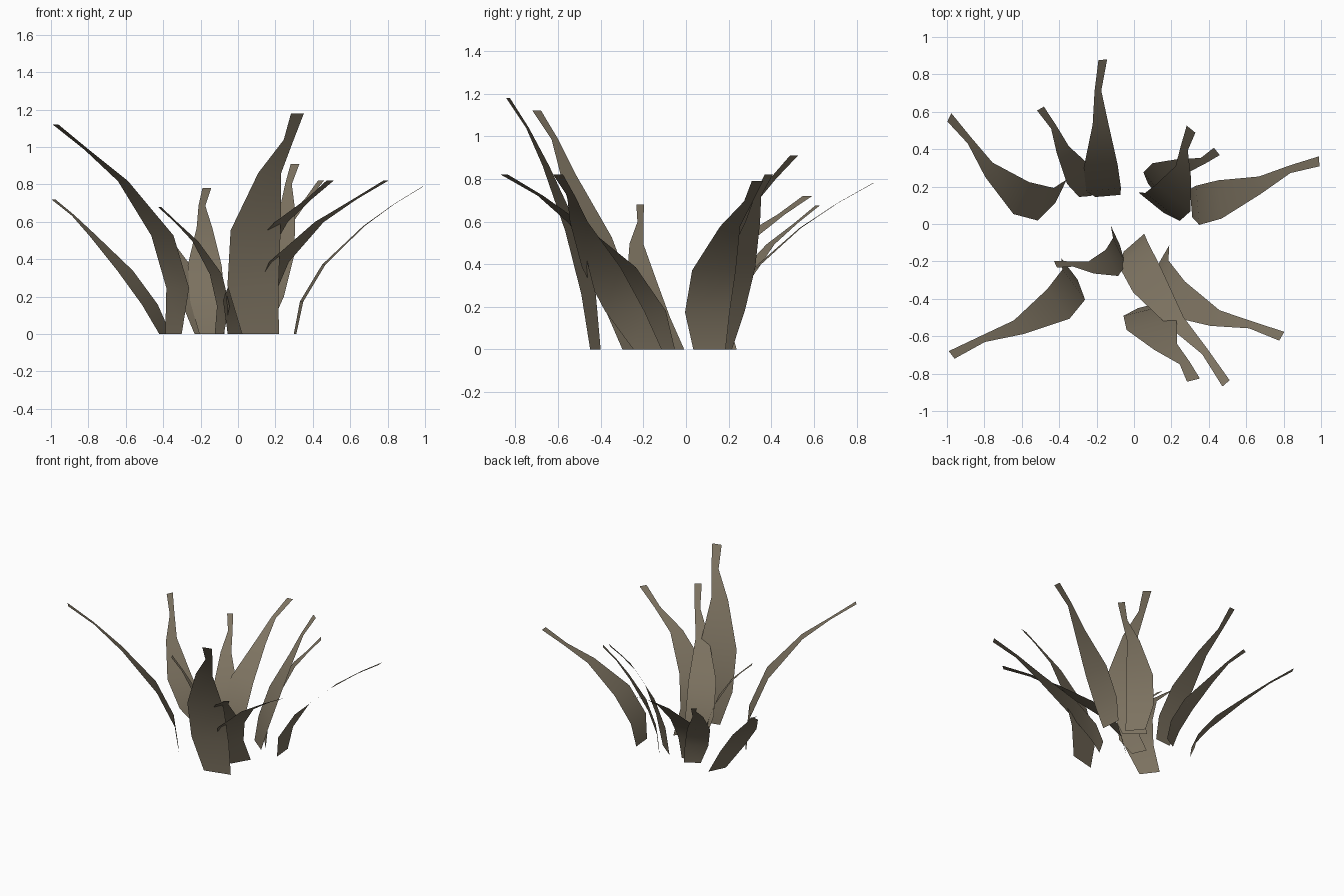
import bpy, bmesh
from math import radians, cos, sin
from mathutils import Vector

cube = bpy.data.objects.get("Cube")
if cube:
    bpy.data.objects.remove(cube, do_unlink=True)

# Dry grass colour
grass = bpy.data.materials.new("dry_olive_brown")
grass.use_nodes = True
colour = (0.205, 0.171, 0.119, 1)
grass.diffuse_color = colour
shader = grass.node_tree.nodes["Principled BSDF"]
shader.inputs["Base Color"].default_value = colour
shader.inputs["Roughness"].default_value = 0.9

# Shared blade profile: height fraction, bowed edge, inner edge (in tip widths)
PROFILE = [
    (0, 1.43, -1.43),
    (.22, 2.7, -1.26),
    (.47, 2.95, -.93),
    (.73, 1.7, -.08),
    (.88, .42, -.35),
    (1, .5, -.5),
]


def make_blade(name, base, tip, height, bow_angle, tip_width, sway=0, curl=2):
    """Curved ribbon from base to tip, bowed and swaying toward bow_angle."""
    base, tip = Vector((*base, 0)), Vector((*tip, 0))
    side = Vector((cos(radians(bow_angle)), sin(radians(bow_angle)), 0))
    bm = bmesh.new()
    previous = None
    for level, outer, inner in PROFILE:
        centre = base.lerp(tip, level ** curl)
        centre += side * sway * 4 * level * (1 - level)
        centre.z = height * level
        row = [bm.verts.new(centre + side * edge * tip_width) for edge in (outer, inner)]
        if previous:
            bm.faces.new((previous[0], previous[1], row[1], row[0]))
        previous = row
    # Make the inner surface of the blade the upward facing side
    bm.normal_update()
    if sum(face.normal.z for face in bm.faces) < 0:
        bmesh.ops.reverse_faces(bm, faces=bm.faces[:])
    for face in bm.faces:
        face.smooth = True
    mesh = bpy.data.meshes.new(name)
    bm.to_mesh(mesh)
    bm.free()
    mesh.materials.append(grass)
    blade = bpy.data.objects.new(name, mesh)
    bpy.context.collection.objects.link(blade)


# Blades at the back
make_blade("back_right_outer_blade", (-.39, .175), (-.987, .57), .72, -116, .049, sway=.1, curl=1.85)
make_blade("back_right_inner_blade", (-.18, .18), (-.5, .617), .675, -150, .042)
make_blade("back_middle_blade", (-.14, .15), (-.167, .878), .78, 5, .047, sway=-.08)
make_blade("back_left_tall_blade", (.09, .115), (.305, .507), .91, -39, .06, sway=.035)
make_blade("back_left_short_blade", (.12, .16), (.443, .388), .82, 129, .05)

# Blades at the sides
make_blade("left_side_blade", (.305, .11), (.99, .335), .79, -85, .053, sway=-.025)
make_blade("right_side_tall_blade", (-.345, -.24), (-.975, -.70), 1.12, -53, .051, sway=.065, curl=2.1)

# Blades at the front
make_blade("front_left_outer_blade", (.15, -.18), (.79, -.6), .82, -120, .054, sway=.09)
make_blade("front_left_inner_blade", (0, -.1), (.492, -.852), .82, -139, .051)
make_blade("front_tall_blade", (.12, -.425), (.318, -.835), 1.18, 194, .071)
make_blade("front_right_small_blade", (-.1, -.06), (-.42, -.215), .68, -65, .04, sway=.085)
